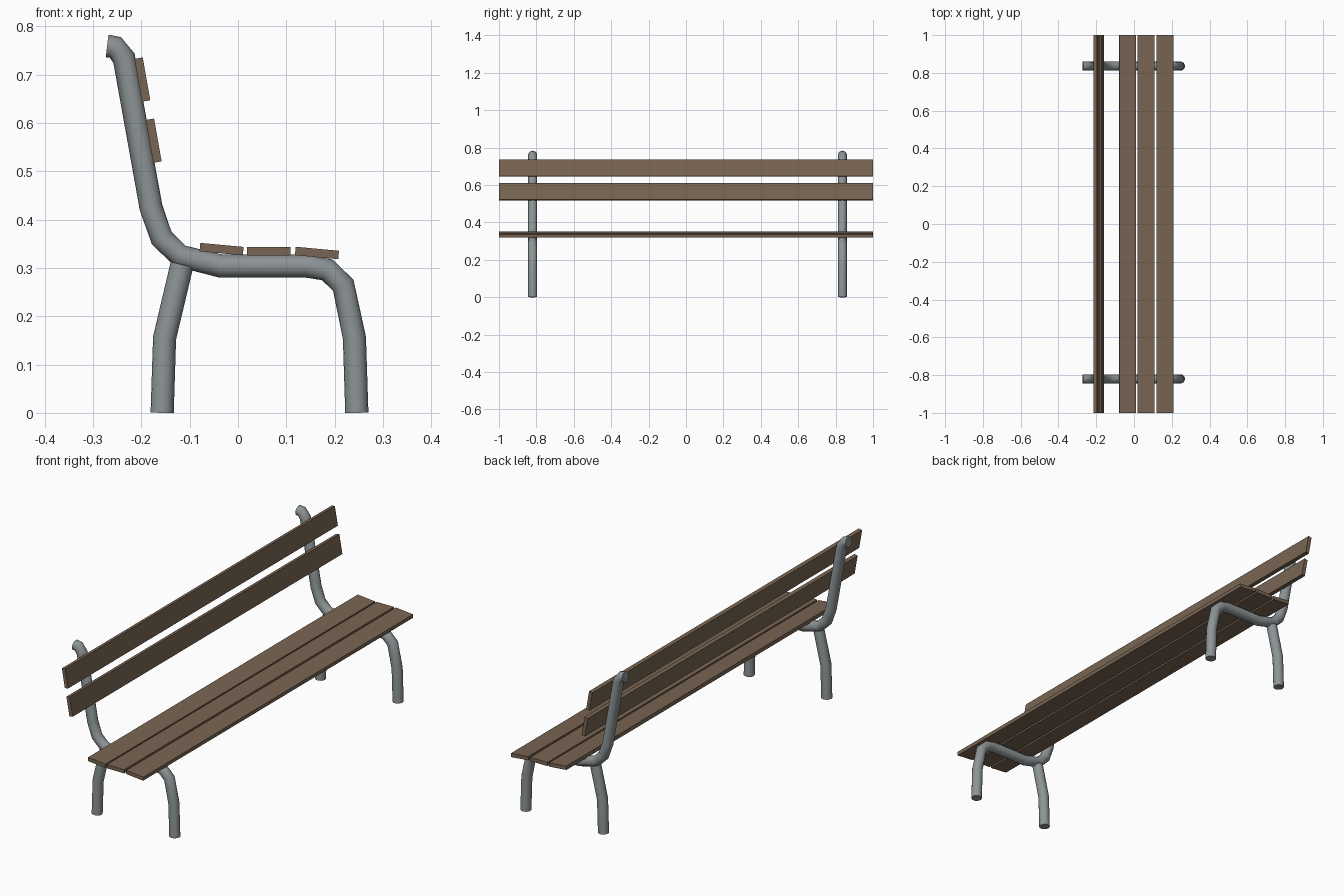
import bpy, bmesh, math
from mathutils import Vector

if "Cube" in bpy.data.objects:
    bpy.data.objects.remove(bpy.data.objects["Cube"])

RADIUS, SIDES = 0.024, 16
FRAME_Y = (-0.82, 0.836)

wood = bpy.data.materials.new("wood")
wood.diffuse_color = (0.19, 0.13, 0.085, 1)
wood.use_nodes = True
wood.node_tree.nodes["Principled BSDF"].inputs["Base Color"].default_value = wood.diffuse_color
steel = bpy.data.materials.new("steel")
steel.diffuse_color = (0.27, 0.30, 0.31, 1)
steel.use_nodes = True
steel.node_tree.nodes["Principled BSDF"].inputs["Base Color"].default_value = steel.diffuse_color


def tube(name, path, y):
    """Sweep a round section along an x-z path, capped at both ends."""
    bm = bmesh.new()
    pts = [Vector((x, 0, z)) for x, z in path]
    rings = []
    for i, p in enumerate(pts):
        t = Vector()
        if i > 0:
            t += (p - pts[i - 1]).normalized()
        if i < len(pts) - 1:
            t += (pts[i + 1] - p).normalized()
        t.normalize()
        side = Vector((-t.z, 0, t.x))
        ring = []
        for k in range(SIDES):
            a = 2 * math.pi * k / SIDES
            ring.append(bm.verts.new(p + RADIUS * (math.cos(a) * side + math.sin(a) * Vector((0, 1, 0)))))
        rings.append(ring)
    for a, b in zip(rings, rings[1:]):
        for k in range(SIDES):
            n = (k + 1) % SIDES
            bm.faces.new((a[k], a[n], b[n], b[k]))
    bm.faces.new(rings[0])
    bm.faces.new(rings[-1])
    bmesh.ops.recalc_face_normals(bm, faces=bm.faces)
    me = bpy.data.meshes.new(name)
    bm.to_mesh(me)
    bm.free()
    ob = bpy.data.objects.new(name, me)
    bpy.context.collection.objects.link(ob)
    ob.location.y = y
    me.materials.append(steel)
    bpy.ops.object.select_all(action='DESELECT')
    ob.select_set(True)
    bpy.context.view_layer.objects.active = ob
    bpy.ops.object.shade_smooth_by_angle(angle=math.radians(50))


def plank(name, x, z, tilt):
    """Two-unit board, tilted about the y axis."""
    bpy.ops.mesh.primitive_cube_add(size=1, location=(x, 0, z), rotation=(0, math.radians(tilt), 0))
    ob = bpy.context.object
    ob.name = name
    ob.scale = (0.09, 2.0, 0.0175)
    ob.data.materials.append(wood)


# Bent tube: front leg, seat rail and back post in one piece
main_path = [(0.246, 0), (0.241, 0.155), (0.218, 0.264), (0.185, 0.296), (0.142, 0.304),
             (-0.036, 0.304), (-0.120, 0.325), (-0.158, 0.362), (-0.180, 0.425),
             (-0.236, 0.734), (-0.254, 0.757), (-0.271, 0.759)]
# Rear leg joining the bend from below
rear_path = [(-0.157, 0), (-0.152, 0.155), (-0.116, 0.307)]

for label, y in zip(("near", "far"), FRAME_Y):
    tube("frame_tube_" + label, main_path, y)
    tube("rear_leg_" + label, rear_path, y)

# Seat and back boards
plank("seat_plank_rear", -0.034, 0.339, 5.3)
plank("seat_plank_middle", 0.064, 0.335, 0)
plank("seat_plank_front", 0.1635, 0.331, 5.3)
plank("back_plank_lower", -0.1745, 0.5635, 80)
plank("back_plank_upper", -0.198, 0.690, 80)
